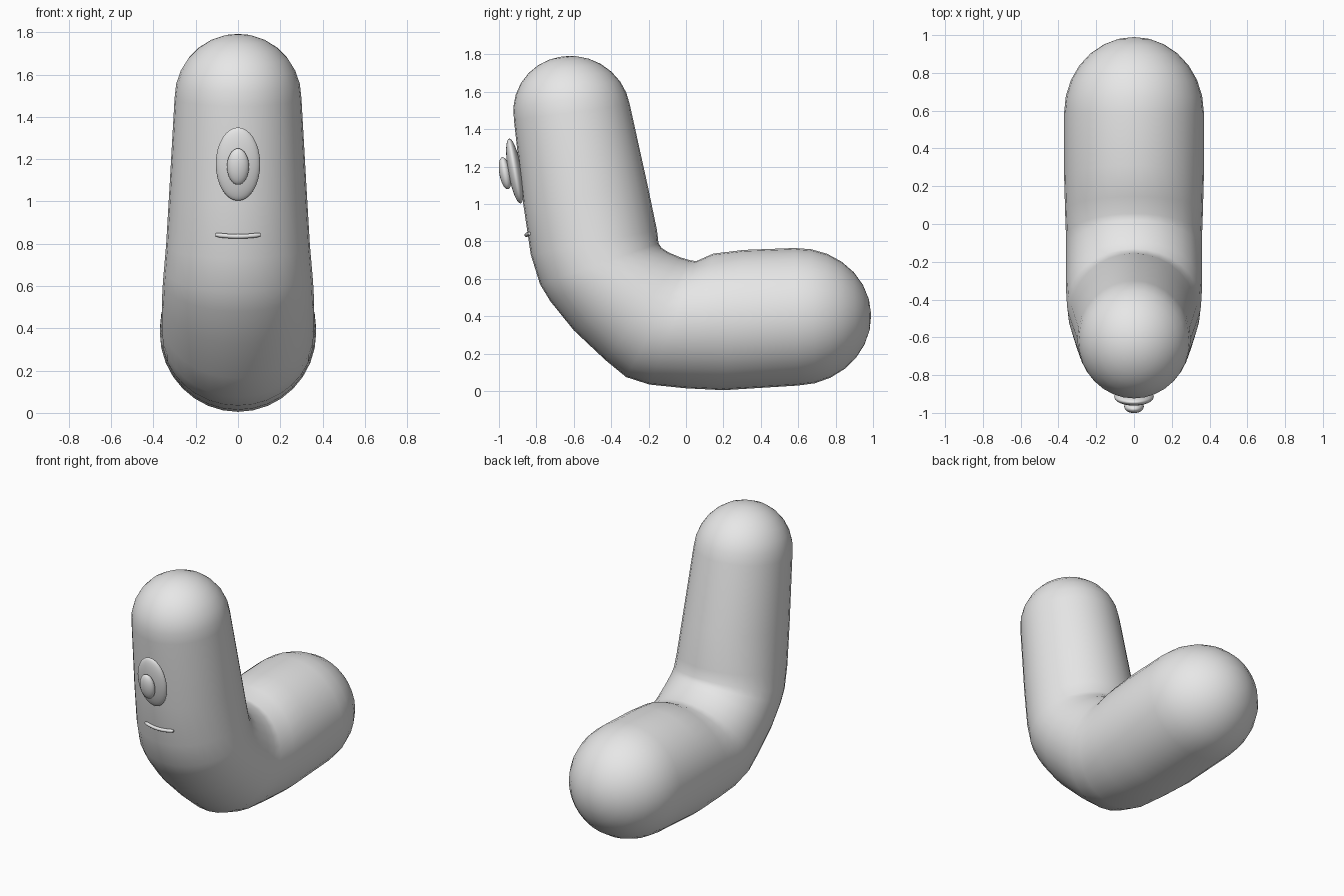
import bpy
import bmesh
from math import sin, cos, pi, radians
from mathutils import Vector

default_cube = bpy.data.objects.get("Cube")
if default_cube:
    bpy.data.objects.remove(default_cube, do_unlink=True)

SEGMENTS = 32
CAP_STEPS = 7
FACE_TILT = radians(10)

# One plain colour for everything
grey = bpy.data.materials.new("plain grey")
grey.use_nodes = True
grey.diffuse_color = (0.8, 0.8, 0.8, 1)
grey.node_tree.nodes["Principled BSDF"].inputs["Base Color"].default_value = grey.diffuse_color


def finish(obj, name):
    """Name a part, colour it and shade it smooth."""
    obj.name = name
    obj.data.name = name
    obj.data.materials.clear()
    obj.data.materials.append(grey)
    if obj.type == "MESH":
        for polygon in obj.data.polygons:
            polygon.use_smooth = True
    return obj


def cap_rings(section, apex):
    """Shrinking sections that round off an end, from the apex outward."""
    outer, inner, width = section
    middle = (outer + inner) / 2
    rings = []
    for step in range(1, CAP_STEPS):
        angle = pi / 2 * step / CAP_STEPS
        centre = middle + (apex - middle) * cos(angle)
        reach = (outer - inner) / 2 * sin(angle)
        rings.append((centre + reach, centre - reach, width * sin(angle)))
    return rings


def loft(sections, first_apex, last_apex):
    """Skin elliptical sections and close both ends with a pole."""
    bm = bmesh.new()
    rings = []
    for outer, inner, width in sections:
        middle, reach = (outer + inner) / 2, (outer - inner) / 2
        ring = []
        for i in range(SEGMENTS):
            angle = 2 * pi * i / SEGMENTS
            ring.append(bm.verts.new(middle + reach * cos(angle) + Vector((width * sin(angle), 0, 0))))
        rings.append(ring)
    poles = [bm.verts.new(first_apex), bm.verts.new(last_apex)]
    for i in range(SEGMENTS):
        j = (i + 1) % SEGMENTS
        for a, b in zip(rings, rings[1:]):
            bm.faces.new((a[i], a[j], b[j], b[i]))
        for pole, ring in zip(poles, (rings[0], rings[-1])):
            bm.faces.new((pole, ring[i], ring[j]))
    bmesh.ops.recalc_face_normals(bm, faces=bm.faces)
    mesh = bpy.data.meshes.new("body")
    bm.to_mesh(mesh)
    bm.free()
    obj = bpy.data.objects.new("body", mesh)
    bpy.context.collection.objects.link(obj)
    return obj


# Bent body: outer y, z, inner y, z and half width, from the head to the rear
profile = [
    (-.92, 1.45, -.30, 1.53, .30),
    (-.87, 1.0, -.205, 1.10, .325),
    (-.83, .73, -.155, .86, .34),
    (-.78, .57, -.147, .79, .35),
    (-.725, .48, -.13, .765, .355),
    (-.6, .325, -.09, .74, .36),
    (-.43, .165, -.03, .715, .36),
    (-.32, .075, .02, .70, .36),
    (-.195, .035, .055, .695, .36),
    (0, .015, .145, .735, .365),
    (.2, .005, .31, .755, .37),
    (.6, .03, .58, .765, .37),
]
sections = [(Vector((0, oy, oz)), Vector((0, iy, iz)), w) for oy, oz, iy, iz, w in profile]
head_apex = Vector((0, -.66, 1.79))
rear_apex = Vector((0, .99, .41))
head_cap = cap_rings(sections[0], head_apex)
rear_cap = cap_rings(sections[-1], rear_apex)[::-1]
finish(loft(head_cap + sections + rear_cap, head_apex, rear_apex), "body")


# Eye and pupil: flattened balls leaning with the face
def face_ball(name, y, z, size):
    bpy.ops.mesh.primitive_uv_sphere_add(segments=SEGMENTS, ring_count=16, radius=1,
                                         location=(0, y, z), rotation=(FACE_TILT, 0, 0))
    ball = bpy.context.object
    ball.scale = size
    return finish(ball, name)


face_ball("eye", -.915, 1.177, (.105, .036, .176))
face_ball("pupil", -.967, 1.165, (.052, .031, .087))

# Mouth: thin round bar following the curve of the face
curve = bpy.data.curves.new("mouth", "CURVE")
curve.dimensions = "3D"
curve.bevel_depth = .011
curve.bevel_resolution = 3
curve.use_fill_caps = True
line = curve.splines.new("POLY")
STEPS = 12
line.points.add(STEPS)
for i, point in enumerate(line.points):
    t = 2 * i / STEPS - 1
    point.co = (.105 * t, -.853 + .015 * t * t, .835 + .008 * t * t, 1)
    point.radius = .7 if i in (0, STEPS) else 1
mouth = bpy.data.objects.new("mouth", curve)
bpy.context.collection.objects.link(mouth)
finish(mouth, "mouth")
